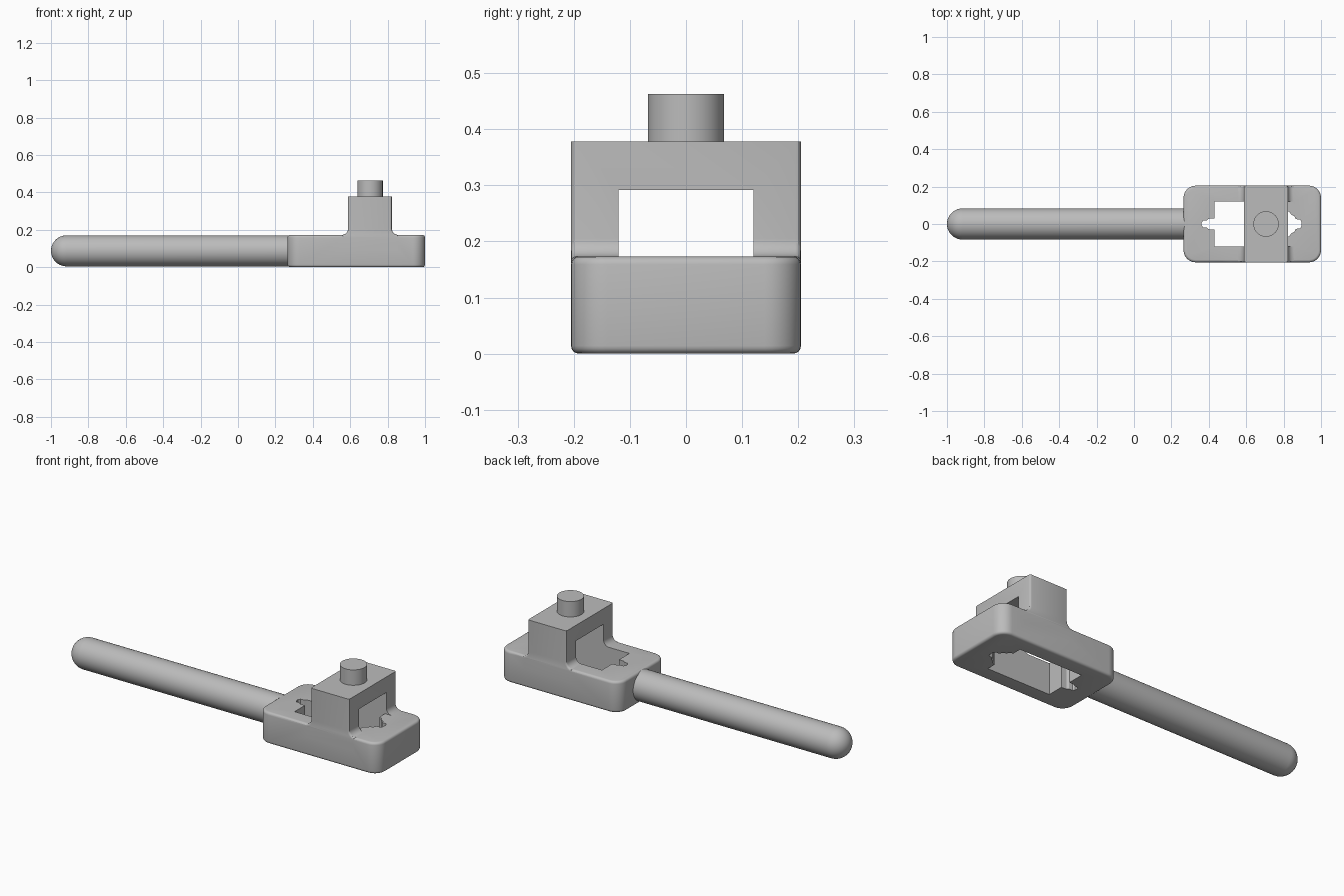
import bpy, bmesh, math
from mathutils import Matrix

if "Cube" in bpy.data.objects:
    bpy.data.objects.remove(bpy.data.objects["Cube"])

grey = bpy.data.materials.new("light grey")
grey.diffuse_color = (0.5, 0.5, 0.5, 1)
grey.use_nodes = True
grey.node_tree.nodes["Principled BSDF"].inputs["Base Color"].default_value = grey.diffuse_color


def finish(bm, name):
    bmesh.ops.recalc_face_normals(bm, faces=bm.faces)
    mesh = bpy.data.meshes.new(name)
    bm.to_mesh(mesh)
    bm.free()
    mesh.materials.append(grey)
    ob = bpy.data.objects.new(name, mesh)
    bpy.context.collection.objects.link(ob)
    return ob


def prism(points, axis, lo, hi):
    """Extrude a 2D outline along z (xy outline) or y (xz outline)."""
    bm = bmesh.new()
    place = (lambda p: (p[0], p[1], lo)) if axis == 2 else (lambda p: (p[0], lo, p[1]))
    face = bm.faces.new([bm.verts.new(place(p)) for p in points])
    out = bmesh.ops.extrude_face_region(bm, geom=[face])
    move = [0, 0, 0]
    move[axis] = hi - lo
    bmesh.ops.translate(bm, vec=move, verts=[g for g in out["geom"] if isinstance(g, bmesh.types.BMVert)])
    bmesh.ops.recalc_face_normals(bm, faces=bm.faces)
    return bm


def arc(cx, cy, r, a0, a1, n=8):
    return [(cx + r * math.cos(math.radians(a0 + (a1 - a0) * i / n)),
             cy + r * math.sin(math.radians(a0 + (a1 - a0) * i / n))) for i in range(n + 1)]


def boolean(ob, other, op):
    mod = ob.modifiers.new(op, "BOOLEAN")
    mod.object, mod.operation, mod.solver = other, op, "EXACT"
    bpy.context.view_layer.objects.active = ob
    bpy.ops.object.modifier_apply(modifier=mod.name)
    bpy.data.objects.remove(other)


def smooth(ob, angle=30):
    bpy.ops.object.select_all(action="DESELECT")
    ob.select_set(True)
    bpy.context.view_layer.objects.active = ob
    bpy.ops.object.shade_smooth_by_angle(angle=math.radians(angle))


X0, X1, W, TOP = 0.265, 1.0, 0.205, 0.173      # head block extents
B0, B1, PEAK = 0.588, 0.823, 0.378             # bridge extents
R, F, E = 0.065, 0.032, 0.014                  # corner, foot and edge radii

# head block: rounded rectangle with softened rims
outline = (arc(X1 - R, W - R, R, 0, 90) + arc(X0 + R, W - R, R, 90, 180)
           + arc(X0 + R, -W + R, R, 180, 270) + arc(X1 - R, -W + R, R, 270, 360))
bm = prism(outline, 2, 0, TOP)
rims = [e for e in bm.edges if abs(e.verts[0].co.z - e.verts[1].co.z) < 1e-5]
bmesh.ops.bevel(bm, geom=rims, offset=E, segments=4, profile=0.5, affect="EDGES")
head = finish(bm, "head_block")

# bridge: upright with flared feet, softened side edges
profile = ([(B0 - F, 0.1)] + arc(B0 - F, TOP + F, F, 270, 360) + [(B0, PEAK), (B1, PEAK)]
           + arc(B1 + F, TOP + F, F, 180, 270) + [(B1 + F, 0.1)])
bm = prism(profile, 1, -W, W)
sides = [e for e in bm.edges if abs(e.verts[0].co.y - e.verts[1].co.y) < 1e-5
         and abs(e.verts[0].co.z - e.verts[1].co.z) > 1e-5]
flat = [e for e in bm.edges if abs(e.verts[0].co.y - e.verts[1].co.y) < 1e-5 and e not in sides]
feet = [e for e in flat if 0.11 < e.verts[0].co.z < PEAK - 0.01]
bmesh.ops.bevel(bm, geom=sides + feet, offset=0.01, segments=3, profile=0.5, affect="EDGES")
bridge = finish(bm, "bridge")

# window through the bridge
window = finish(prism([(0.4, 0.0), (0.95, 0.0), (0.95, 0.292), (0.4, 0.292)], 1, -0.12, 0.12), "window_cutter")
boolean(bridge, window, "DIFFERENCE")
boolean(head, bridge, "UNION")

# through hole: rectangle with a keyhole slot on one end and a stepped end opposite
half = ([(0.895, 0.012), (0.888, 0.024), (0.865, 0.026), (0.858, 0.042), (0.84, 0.05),
         (0.832, 0.064), (0.815, 0.07), (0.815, 0.12), (0.43, 0.12), (0.43, 0.03),
         (0.40, 0.028), (0.39, 0.02), (0.37, 0.018), (0.362, 0.008)])
hole = finish(prism(half + [(x, -y) for x, y in reversed(half)], 2, -0.1, 0.23), "hole_cutter")
boolean(head, hole, "DIFFERENCE")
smooth(head)

# peg on top of the bridge
bm = bmesh.new()
bmesh.ops.create_cone(bm, cap_ends=True, segments=48, radius1=0.068, radius2=0.068, depth=0.095,
                      matrix=Matrix.Translation((0.706, 0, 0.4155)))
smooth(finish(bm, "peg"))

# handle: round bar with a domed end, spun from its profile
r, cz = 0.083, 0.0875
bm = bmesh.new()
path = [(0.31, 0), (0.31, r)] + arc(-1 + r, 0, r, 90, 180, 10)
verts = [bm.verts.new((x, 0, cz + max(y, 0))) for x, y in path]
edges = [bm.edges.new(p) for p in zip(verts, verts[1:])]
bmesh.ops.spin(bm, geom=verts + edges, cent=(0, 0, cz), axis=(1, 0, 0), angle=math.tau, steps=48)
bmesh.ops.remove_doubles(bm, verts=bm.verts, dist=1e-4)
smooth(finish(bm, "handle"))
